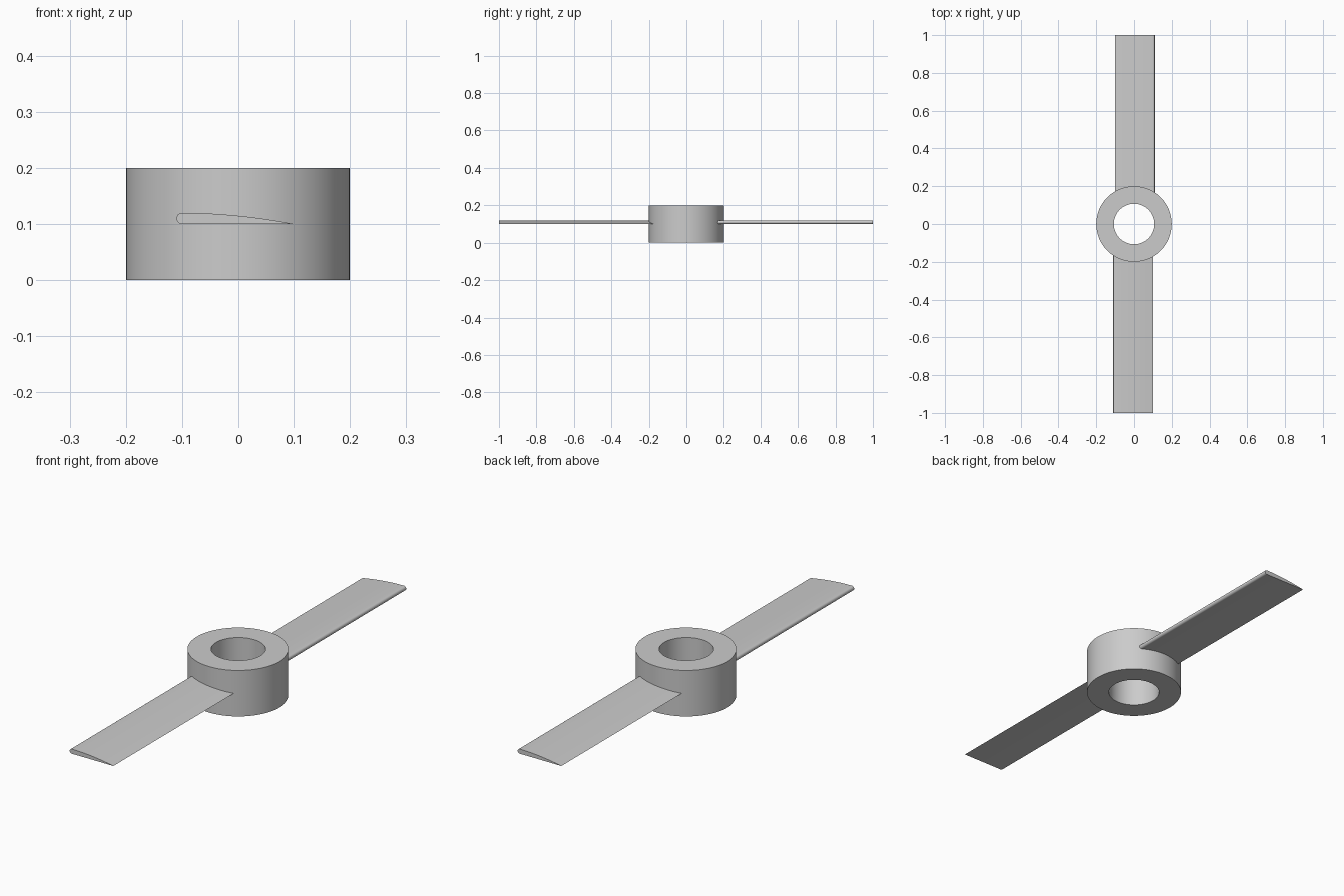
import bpy, bmesh, math

cube = bpy.data.objects.get("Cube")
if cube:
    bpy.data.objects.remove(cube, do_unlink=True)

grey = bpy.data.materials.new("light grey")
grey.use_nodes = True
COLOUR = (0.6, 0.6, 0.6, 1)
grey.diffuse_color = COLOUR
grey.node_tree.nodes["Principled BSDF"].inputs["Base Color"].default_value = COLOUR


def finish(name, bm):
    """Turn a bmesh into a shaded, coloured object."""
    bmesh.ops.recalc_face_normals(bm, faces=bm.faces)
    mesh = bpy.data.meshes.new(name)
    bm.to_mesh(mesh)
    bm.free()
    mesh.materials.append(grey)
    obj = bpy.data.objects.new(name, mesh)
    bpy.context.collection.objects.link(obj)
    bpy.ops.object.select_all(action="DESELECT")
    obj.select_set(True)
    bpy.context.view_layer.objects.active = obj
    bpy.ops.object.shade_smooth_by_angle(angle=math.radians(30))
    return obj


def build_hub(outer=0.2, inner=0.107, height=0.2, sides=96):
    """Spin a rectangular section into a thick ring."""
    bm = bmesh.new()
    section = [(inner, 0), (outer, 0), (outer, height), (inner, height)]
    verts = [bm.verts.new((r, 0, z)) for r, z in section]
    edges = [bm.edges.new((verts[i], verts[i - 1])) for i in range(4)]
    bmesh.ops.spin(bm, geom=verts + edges, cent=(0, 0, 0), axis=(0, 0, 1),
                   angle=math.tau, steps=sides, use_merge=True)
    bmesh.ops.remove_doubles(bm, verts=bm.verts, dist=0.0001)
    return finish("hub", bm)


def blade_profile():
    """Flat underside, round leading edge, thin trailing edge."""
    radius, base, front, tail = 0.01, 0.1, -0.1, 0.1
    points = [(tail, base)]
    for i in range(13):
        a = -math.pi / 2 - math.pi * i / 12
        points.append((front + radius * math.cos(a), base + radius + radius * math.sin(a)))
    for i in range(1, 16):
        t = i / 16
        points.append((front + (tail - front) * t, base + 2 * radius * (1 - t ** 1.9)))
    return points


def build_blade(name, angle):
    """Extrude the profile from inside the hub wall to the tip."""
    bm = bmesh.new()
    face = bm.faces.new([bm.verts.new((x, -1, z)) for x, z in blade_profile()])
    new = bmesh.ops.extrude_face_region(bm, geom=[face], use_keep_orig=True)
    moved = [g for g in new["geom"] if isinstance(g, bmesh.types.BMVert)]
    bmesh.ops.translate(bm, verts=moved, vec=(0, 0.85, 0))
    obj = finish(name, bm)
    obj.rotation_euler.z = angle
    return obj


build_hub()
build_blade("front_blade", 0)
build_blade("back_blade", math.pi)
